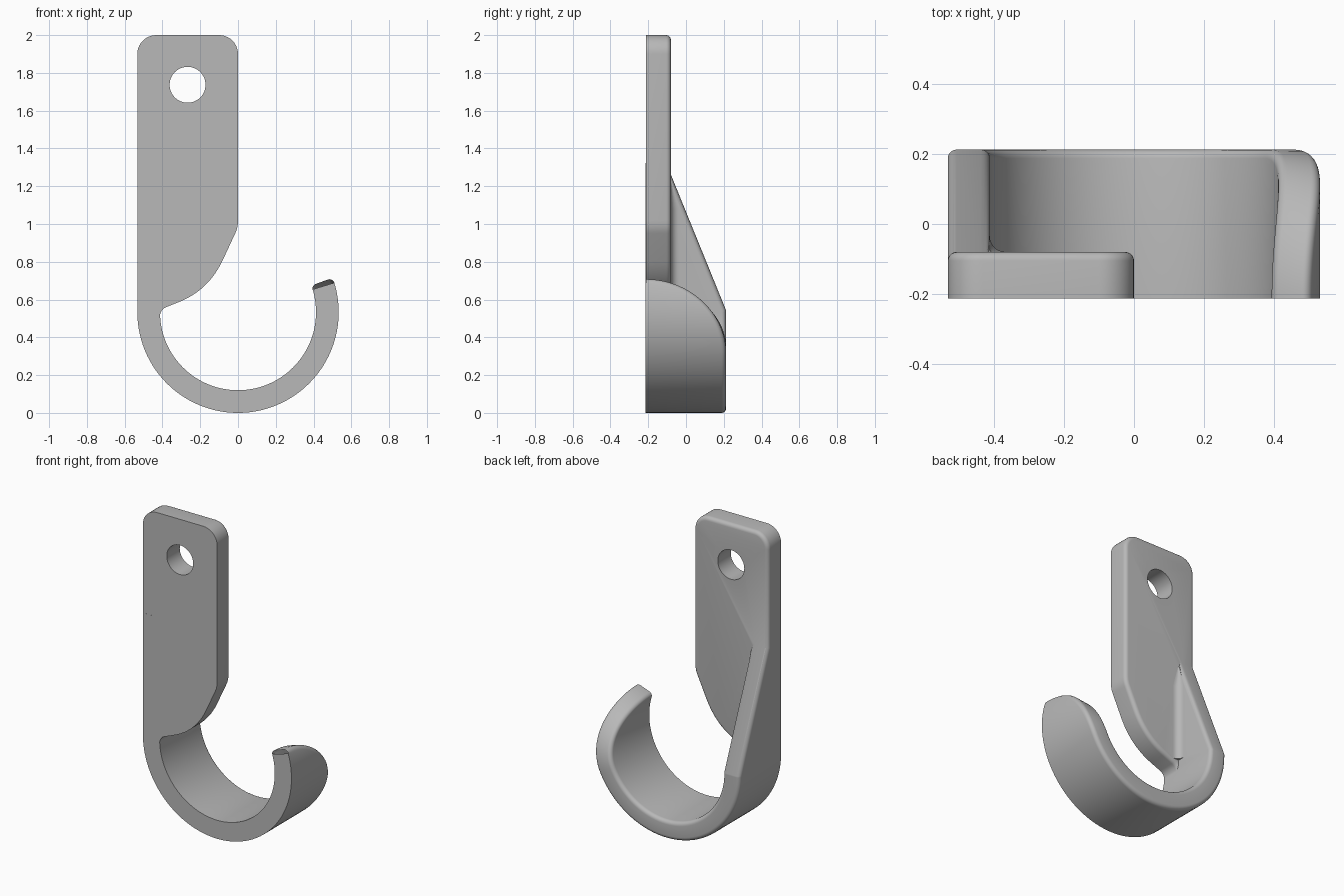
import bpy, bmesh
from math import sin, cos, pi, asin
from mathutils import Vector

cube = bpy.data.objects.get("Cube")
if cube:
    bpy.data.objects.remove(cube)

FRONT, BACK, PLATE_BACK = -0.213, 0.213, -0.08
R_OUT, R_IN, CZ = 0.533, 0.413, 0.533     # hook ring, centred on x = 0
ROUND = 0.025                             # rounding of the rear edges

grey = bpy.data.materials.new("light grey")
grey.use_nodes = True
colour = (0.48, 0.48, 0.48, 1)
grey.diffuse_color = colour
grey.node_tree.nodes["Principled BSDF"].inputs["Base Color"].default_value = colour


def finish(name, bm):
    bmesh.ops.recalc_face_normals(bm, faces=bm.faces)
    mesh = bpy.data.meshes.new(name)
    bm.to_mesh(mesh)
    bm.free()
    mesh.materials.append(grey)
    ob = bpy.data.objects.new(name, mesh)
    bpy.context.collection.objects.link(ob)
    return ob


def loft(name, sections):
    """Skin closed sections of equal size and cap both ends."""
    bm = bmesh.new()
    rings = [[bm.verts.new(p) for p in s] for s in sections]
    n = len(rings[0])
    for a, b in zip(rings, rings[1:]):
        for i in range(n):
            j = (i + 1) % n
            bm.faces.new((a[i], a[j], b[j], b[i]))
    bm.faces.new(rings[0])
    bm.faces.new(rings[-1])
    return finish(name, bm)


def prism(name, outline, y0, y1, rounding=0):
    """Extrude an x-z outline along y, rounding the rear edge if asked."""
    bm = bmesh.new()
    face = bm.faces.new([bm.verts.new((x, y0, z)) for x, z in outline])
    new = bmesh.ops.extrude_face_region(bm, geom=[face], use_keep_orig=True)["geom"]
    verts = [g for g in new if isinstance(g, bmesh.types.BMVert)]
    bmesh.ops.translate(bm, verts=verts, vec=(0, y1 - y0, 0))
    bmesh.ops.recalc_face_normals(bm, faces=bm.faces)
    if rounding:
        rear = [e for e in bm.edges if all(v.co.y > y1 - 1e-5 for v in e.verts)]
        bmesh.ops.bevel(bm, geom=rear, offset=rounding, segments=5,
                        profile=0.5, affect='EDGES')
    return finish(name, bm)


def arc(cx, cz, r, a0, a1, n=10):
    return [(cx + r * cos(a0 + (a1 - a0) * i / n),
             cz + r * sin(a0 + (a1 - a0) * i / n)) for i in range(n + 1)]


def bezier(p, q, r, n=12):
    p, q, r = Vector(p), Vector(q), Vector(r)
    ts = [i / n for i in range(n + 1)]
    return [tuple(p * (1 - t) ** 2 + q * 2 * t * (1 - t) + r * t * t) for t in ts]


# Mounting plate
outline = arc(-0.1, 1.9, 0.1, 0, pi / 2)
outline += arc(-R_OUT + 0.1, 1.9, 0.1, pi / 2, pi)
outline += [(-R_OUT, 0.6), (-0.525, 0.5), (-0.45, 0.45)]
outline += bezier((-0.415, 0.5), (-0.415, 0.545), (-0.38, 0.56), 6)
outline += bezier((-0.31, 0.588), (-0.155, 0.65), (-0.08, 0.81))
outline += bezier((-0.015, 0.95), (0, 0.98), (0, 1.02), 5)
plate = prism("mounting_plate", outline, FRONT, PLATE_BACK, ROUND)


# Hook with its rib: u < 0 runs up the straight rib, u > 0 is the ring angle
def path(u, r, y):
    if u < 0:
        return (-r, y, CZ - u)
    return (r * cos(pi + u), y, CZ + r * sin(pi + u))


def section(u, y, nu, ny):
    pts = []
    f = ROUND
    for i in range(6):
        a = pi / 2 * i / 5
        pts.append((R_OUT - f + f * cos(a), f - f * sin(a)))
    pts += [(R_OUT + R_IN - r, d) for r, d in reversed(pts)]
    ring = [path(u - d * nu / 0.48, r, max(FRONT, y - d * ny)) for r, d in pts]
    base = u - f * nu / 0.48
    return [path(base, R_IN, FRONT - 0.0004), path(base, R_OUT, FRONT - 0.0004)] + ring


TIP_R, TIP_Z = 0.415, 0.3
stations = [(-0.79, -0.105, 0, 1), (-0.008, BACK, 0, 1)]
u_end = pi - asin((CZ - TIP_Z) / R_OUT)
stations += [(u_end * i / 48, BACK, 0, 1) for i in range(48)]
for i in range(33):
    t = pi / 2 * i / 32
    a = asin((TIP_Z + TIP_R * sin(t) - CZ) / R_OUT)
    stations.append((pi + a, FRONT + (BACK - FRONT) * cos(t), sin(t), cos(t)))
hook = loft("hook", [section(*s) for s in stations])


# Inner fillet between rib and plate
def fillet_section(z, r):
    x, y = -R_IN, PLATE_BACK
    pts = [(x - 0.03, y - 0.03), (x - 0.03, y + r)]
    pts += arc(x + r, y + r, r, pi, 1.5 * pi, 6)
    pts += [(x + r, y - 0.03)]
    return [(px, py, z) for px, py in pts]


fillet = loft("rib_fillet", [fillet_section(z, r) for z, r in
                             ((0.585, 0.045), (1.08, 0.045), (1.22, 0.006))])

# Screw hole cutter
cutter = prism("hole_cutter", arc(-0.267, 1.737, 0.095, 0, 2 * pi, 64)[:-1], -0.5, 0.3)
cutter.hide_render = True

# Join everything into one solid
for other, op in ((hook, 'UNION'), (fillet, 'UNION'), (cutter, 'DIFFERENCE')):
    mod = plate.modifiers.new(other.name, 'BOOLEAN')
    mod.object, mod.operation, mod.solver = other, op, 'EXACT'
bpy.ops.object.select_all(action='DESELECT')
plate.select_set(True)
bpy.context.view_layer.objects.active = plate
bpy.ops.object.convert(target='MESH')
for ob in (hook, fillet, cutter):
    bpy.data.objects.remove(ob)
plate.name = "wall_hook"
bpy.ops.object.shade_smooth_by_angle(angle=0.5)
